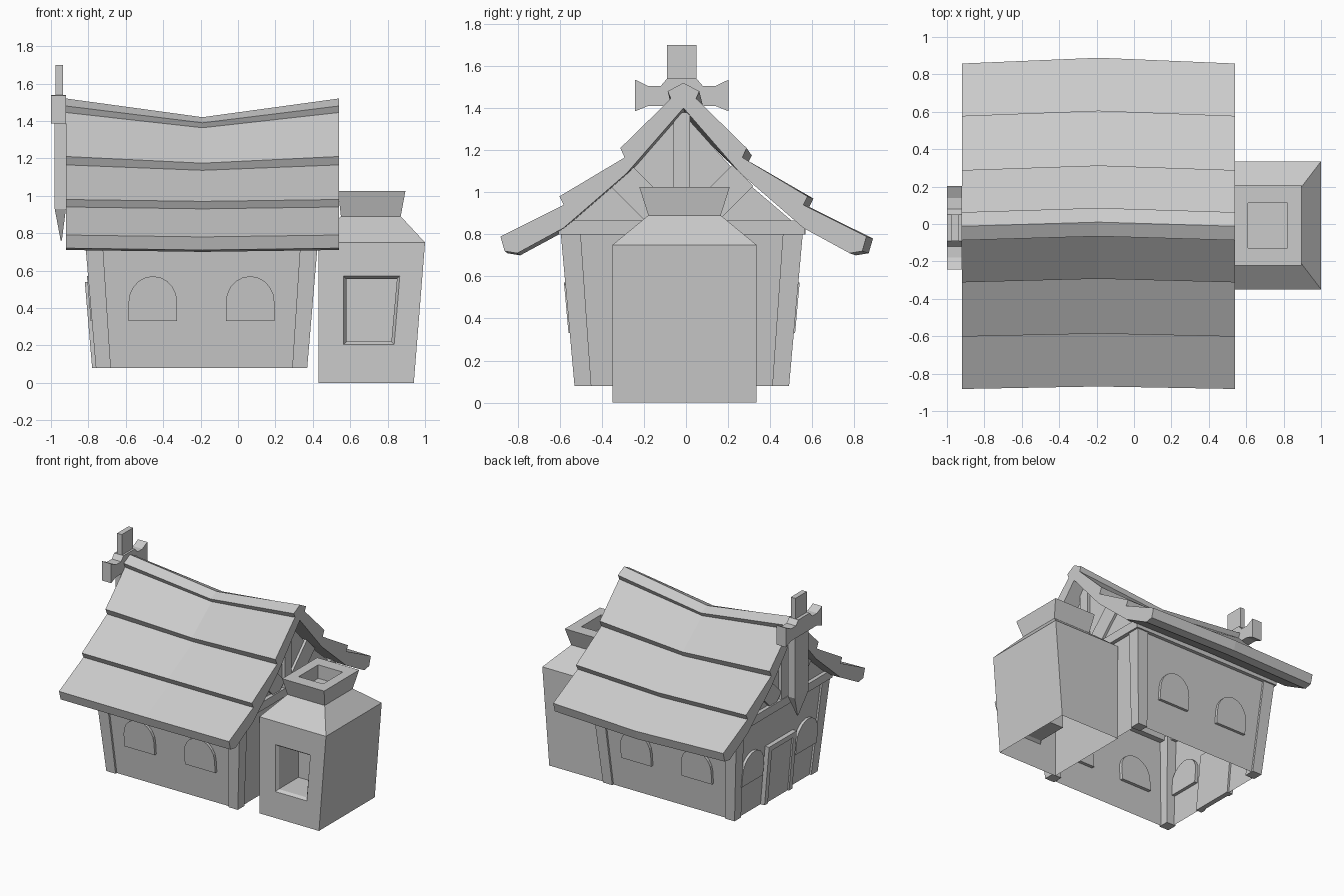
import bpy, bmesh, math

if "Cube" in bpy.data.objects:
    bpy.data.objects.remove(bpy.data.objects["Cube"], do_unlink=True)

GREY = (0.6, 0.6, 0.6, 1.0)
mat = bpy.data.materials.new("plain_grey")
mat.use_nodes = True
mat.diffuse_color = GREY
mat.node_tree.nodes["Principled BSDF"].inputs["Base Color"].default_value = GREY

CX, CY = -0.195, -0.02          # centre of the house
BASE, EAVE = 0.08, 0.83         # wall bottom and top


def half_x(z):
    return 0.565 + 0.085 * (min(z, EAVE) - BASE)


def half_y(z):
    return 0.51 + 0.09 * (min(z, EAVE) - BASE)


def finish(name, bm):
    bmesh.ops.recalc_face_normals(bm, faces=bm.faces[:])
    mesh = bpy.data.meshes.new(name)
    bm.to_mesh(mesh)
    bm.free()
    mesh.materials.append(mat)
    obj = bpy.data.objects.new(name, mesh)
    bpy.context.collection.objects.link(obj)
    return obj


def loft(rings, start=True, end=True):
    """Skin closed rings of equal point count."""
    bm = bmesh.new()
    vs = [[bm.verts.new(p) for p in ring] for ring in rings]
    n = len(vs[0])
    for a, b in zip(vs, vs[1:]):
        for i in range(n):
            j = (i + 1) % n
            bm.faces.new((a[i], a[j], b[j], b[i]))
    if start:
        bm.faces.new(vs[0])
    if end:
        bm.faces.new(vs[-1])
    return bm


def rect(x0, x1, y0, y1, z):
    return [(x0, y0, z), (x1, y0, z), (x1, y1, z), (x0, y1, z)]


def on_wall(name, profile, side, inner, outer):
    """Extrude a (sideways, height) profile through a leaning wall."""
    def place(u, z, d):
        if side in ("front", "back"):
            s = -1 if side == "front" else 1
            return (CX + u, CY + s * (half_y(z) + d), z)
        s = -1 if side == "door" else 1
        return (CX + s * (half_x(z) + d), CY + u, z)
    rings = [[place(u, z, d) for u, z in profile] for d in (inner, outer)]
    return finish(name, loft(rings))


def mirrored(half):
    """Close a half profile whose first and last points may lie on the axis."""
    return half + [(-u, z) for u, z in reversed(half) if u > 0]


def box_profile(u0, u1, z0, z1):
    return [(u0, z0), (u1, z0), (u1, z1), (u0, z1)]


# Walls with gables, open underneath
INSET = 0.015


def wall_ring(z):
    hx, hy = half_x(z) - INSET, half_y(z) - INSET
    return rect(CX - hx, CX + hx, CY - hy, CY + hy, z)


hx = half_x(EAVE) - INSET
shoulder = rect(CX - hx, CX + hx, CY - 0.27, CY + 0.27, 1.08)
ridge = rect(CX - hx, CX + hx, CY - 0.01, CY + 0.01, 1.37)
finish("walls", loft([wall_ring(BASE), wall_ring(EAVE), shoulder, ridge], start=False))

# Corner posts
for sx in (-1, 1):
    for sy in (-1, 1):
        rings = []
        for z, w in ((BASE, 0.08), (EAVE, 0.095)):
            xs = sorted((CX + sx * half_x(z), CX + sx * (half_x(z) - w)))
            ys = sorted((CY + sy * half_y(z), CY + sy * (half_y(z) - w)))
            rings.append(rect(*xs, *ys, z))
        finish("corner_post", loft(rings))

# Arched windows
def arch(u):
    pts = [(u - 0.13, 0.33), (u + 0.13, 0.33)]
    for i in range(11):
        a = math.pi * i / 10
        pts.append((u + 0.13 * math.cos(a), 0.43 + 0.14 * math.sin(a)))
    return pts


for side, gap in (("front", 0.26), ("back", 0.26), ("door", 0.33)):
    for u in (-gap, gap):
        on_wall(side + "_window", arch(u), side, -0.04, 0.006)

# Door and its frame
on_wall("door", box_profile(-0.14, 0.14, BASE, 0.51), "door", -0.03, 0.008)
on_wall("door_lintel", box_profile(-0.17, 0.17, 0.50, 0.54), "door", -0.03, 0.02)
for s in (-1, 1):
    u0, u1 = sorted((s * 0.13, s * 0.17))
    on_wall("door_jamb", box_profile(u0, u1, BASE, 0.50), "door", -0.03, 0.02)

# Tie beams and gable timbers
for side in ("front", "back"):
    on_wall("eave_beam", box_profile(-0.63, 0.63, 0.80, 0.865), side, -0.06, 0.012)
for side in ("door", "oven"):
    on_wall("tie_beam", box_profile(-0.585, 0.585, 0.80, 0.865), side, -0.06, 0.014)
    on_wall("king_post", box_profile(-0.04, 0.04, 0.86, 1.38), side, -0.04, 0.01)
    for s in (-1, 1):
        brace = [(s * 0.24, 1.13), (s * 0.34, 1.03), (s * 0.13, 0.82), (s * 0.03, 0.92)]
        on_wall("gable_brace", brace, side, -0.04, 0.004)

# Sagging roof in stepped courses
half = [(0, 1.52), (0.075, 1.48), (0.06, 1.445), (0.30, 1.21), (0.28, 1.165),
        (0.59, 0.98), (0.57, 0.94), (0.87, 0.79), (0.85, 0.72), (0.79, 0.71),
        (0.57, 0.83), (0.27, 1.09), (0, 1.40)]
section = mirrored(half)


def roof_ring(x, sag, shift, widen):
    return [(x, shift + u * widen,
             z - sag * max(0.1, ((z - 0.75) / 0.77) ** 2)) for u, z in section]


finish("roof", loft([roof_ring(-0.92, 0, -0.012, 1),
                     roof_ring(-0.19, 0.1, 0.01, 1.01),
                     roof_ring(0.54, 0, -0.012, 1)]))

# Gable ornament: pointed post with a flared cross on top
tip = rect(-0.948, -0.942, CY - 0.005, CY + 0.005, 0.76)
finish("ornament_post", loft([tip] + [
    rect(-0.98, -0.92, CY - 0.085, CY + 0.085, z) for z in (0.93, 1.42)]))
finish("ornament_top", loft([
    rect(-0.975, -0.935, CY - 0.07, CY + 0.07, z) for z in (1.40, 1.70)]))
bar = mirrored([(0.07, 1.54), (0.10, 1.505), (0.16, 1.505), (0.222, 1.535),
                (0.222, 1.385), (0.16, 1.41), (0.07, 1.41)])
finish("ornament_bar", loft([[(x, CY + u, z) for u, z in bar] for x in (-1.0, -0.92)]))

# Oven body, open underneath, with a recessed mouth
OY = -0.007


def oven_ring(x0, x1, h, z):
    return rect(x0, x1, OY - h, OY + h, z)


bm = loft([oven_ring(0.43, 0.94, 0.342, 0), oven_ring(0.43, 1.0, 0.342, 0.75),
           oven_ring(0.55, 0.87, 0.172, 0.89)], start=False)
bmesh.ops.recalc_face_normals(bm, faces=bm.faces[:])
front = min(bm.faces, key=lambda f: f.calc_center_median().y)


def inset_to(face, x0, x1_low, x1_high, z0, z1, y):
    bmesh.ops.inset_individual(bm, faces=[face], thickness=0.05)
    c = face.calc_center_median()
    spots = []
    for v in face.verts:
        high, right = v.co.z > c.z, v.co.x > c.x
        spots.append((v, ((x1_high if high else x1_low) if right else x0, y, z1 if high else z0)))
    for v, co in spots:
        v.co = co


inset_to(front, 0.565, 0.835, 0.865, 0.205, 0.57, OY - 0.342)
inset_to(front, 0.58, 0.82, 0.85, 0.22, 0.555, OY - 0.32)
inset_to(front, 0.58, 0.82, 0.85, 0.22, 0.555, OY - 0.08)
finish("oven", bm)

# Flared oven chimney with a square flue
finish("oven_chimney", loft([
    oven_ring(0.55, 0.87, 0.172, 0.89), oven_ring(0.535, 0.895, 0.215, 1.025),
    oven_ring(0.61, 0.82, 0.12, 1.025), oven_ring(0.61, 0.82, 0.12, 0.92)]))
